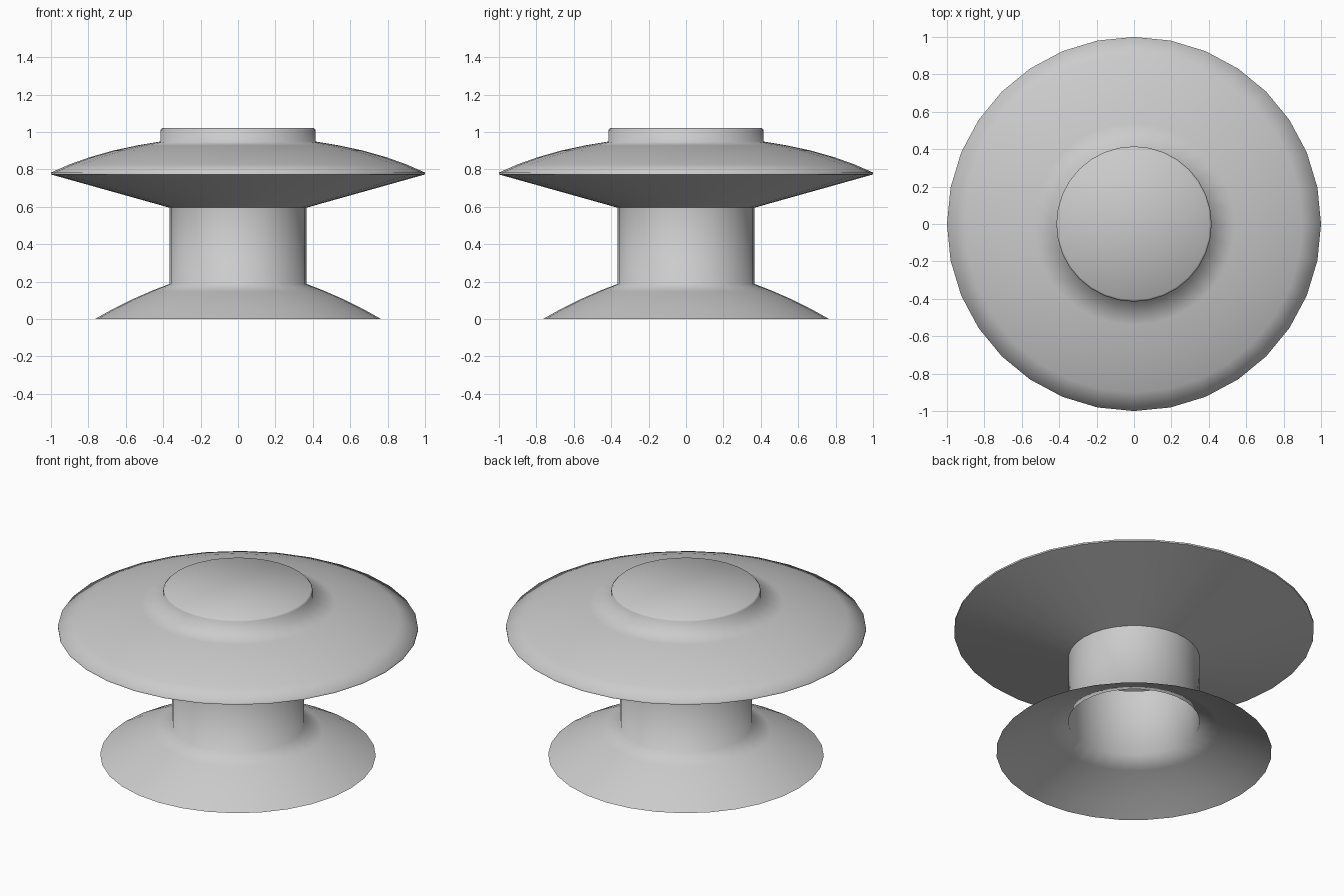
import bpy, bmesh, math

cube = bpy.data.objects.get("Cube")
if cube:
    bpy.data.objects.remove(cube, do_unlink=True)

# Single plain grey finish
grey = bpy.data.materials.new("light_grey")
grey.use_nodes = True
colour = (0.6, 0.6, 0.6, 1.0)
grey.diffuse_color = colour
grey.node_tree.nodes["Principled BSDF"].inputs["Base Color"].default_value = colour

SIDES = 32


def lathe(name, profile, sharp_rings=()):
    """Turn a (radius, height) profile, listed bottom to top, around z."""
    bm = bmesh.new()
    verts = [bm.verts.new((r, 0, z)) for r, z in profile]
    edges = [bm.edges.new(pair) for pair in zip(verts, verts[1:])]
    bmesh.ops.spin(bm, geom=verts + edges, cent=(0, 0, 0), axis=(0, 0, 1),
                   angle=math.tau, steps=SIDES, use_duplicate=False)
    bmesh.ops.remove_doubles(bm, verts=bm.verts, dist=0.0005)
    bmesh.ops.recalc_face_normals(bm, faces=bm.faces)
    # Make sure the outer skin faces outwards
    bm.faces.ensure_lookup_table()
    if sum(f.normal.dot((f.calc_center_median().x, f.calc_center_median().y, 0))
           for f in bm.faces) < 0:
        bmesh.ops.reverse_faces(bm, faces=bm.faces)
    for f in bm.faces:
        f.smooth = True
    # Crease the chosen rings
    for i in sharp_rings:
        r, z = profile[i]
        for e in bm.edges:
            if all(abs(v.co.z - z) < 1e-4 and
                   abs(math.hypot(v.co.x, v.co.y) - r) < 1e-3 for v in e.verts):
                e.smooth = False
    mesh = bpy.data.meshes.new(name)
    bm.to_mesh(mesh)
    bm.free()
    mesh.materials.append(grey)
    obj = bpy.data.objects.new(name, mesh)
    bpy.context.collection.objects.link(obj)
    return obj


# Flared open foot blending into the hollow stem
lathe("foot_and_stem", [(0.765, 0.0), (0.67, 0.053), (0.57, 0.103),
                        (0.47, 0.147), (0.365, 0.188), (0.365, 0.595)])

# Wide disc: conical underside, thin rim, domed top and raised round cap
lathe("disc_and_cap", [(0.365, 0.595), (1.0, 0.773), (1.0, 0.783),
                       (0.9, 0.827), (0.79, 0.866), (0.67, 0.9),
                       (0.54, 0.928), (0.415, 0.949), (0.415, 1.01),
                       (0.405, 1.02), (0.0, 1.02)], sharp_rings=(1,))
